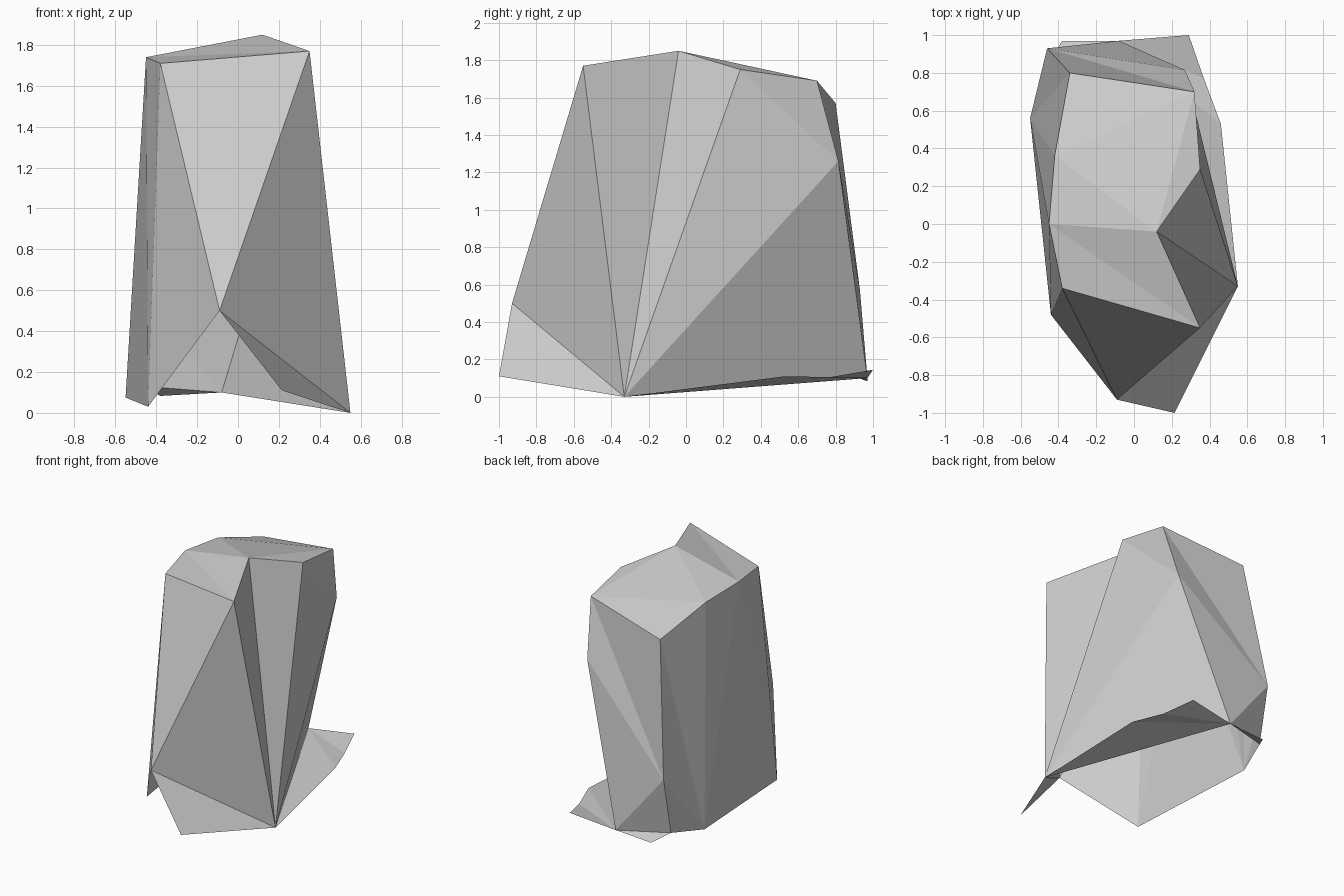
import bpy, bmesh

if "Cube" in bpy.data.objects:
    bpy.data.objects.remove(bpy.data.objects["Cube"])

# Corner points of the rough block (open underneath)
P = {
    # top rim and peak
    "A": (0.35, -0.55, 1.77), "B": (-0.38, -0.34, 1.71), "C": (0.12, -0.04, 1.85),
    "D": (-0.45, 0.0, 1.74), "H": (0.35, 0.29, 1.75), "I": (0.32, 0.70, 1.69),
    "J": (-0.34, 0.80, 1.57), "L": (-0.42, 0.36, 1.71),
    # middle
    "E": (-0.09, -0.93, 0.50), "K": (0.27, 0.815, 1.26), "M": (-0.46, 0.93, 0.57),
    # bottom rim
    "F": (0.55, -0.33, 0.0), "T": (-0.44, -0.48, 0.03), "U": (-0.55, 0.56, 0.075),
    "V": (-0.46, 0.84, 0.13), "S": (-0.08, 0.97, 0.10),
    # skirt tips
    "G": (0.215, -1.0, 0.11), "Q": (0.46, 0.53, 0.11), "W": (0.37, 0.77, 0.105),
    "R": (0.29, 1.0, 0.145), "N": (-0.38, 0.97, 0.083),
}


def build_fans(name, fans):
    """Each fan is a hub corner followed by the ring of corners around it."""
    bm = bmesh.new()
    verts = {}

    def v(k):
        if k not in verts:
            verts[k] = bm.verts.new(P[k])
        return verts[k]

    for hub, ring in fans:
        for a, b in zip(ring, ring[1:]):
            bm.faces.new((v(hub), v(a), v(b)))
    bmesh.ops.recalc_face_normals(bm, faces=bm.faces)
    me = bpy.data.meshes.new(name)
    bm.to_mesh(me)
    bm.free()
    ob = bpy.data.objects.new(name, me)
    bpy.context.collection.objects.link(ob)
    return ob


build_fans("rock_block", [
    # right side with front and rear skirt
    ("F", "GEACHKSQ"), ("S", "QWR"), ("N", "SV"),
    # back
    ("M", "VSKIJUV"), ("I", "HK"),
    # left side and front
    ("U", "JLDT"), ("B", "ETDAE"),
    # top
    ("C", "ADLIH"), ("I", "LJ"),
])
